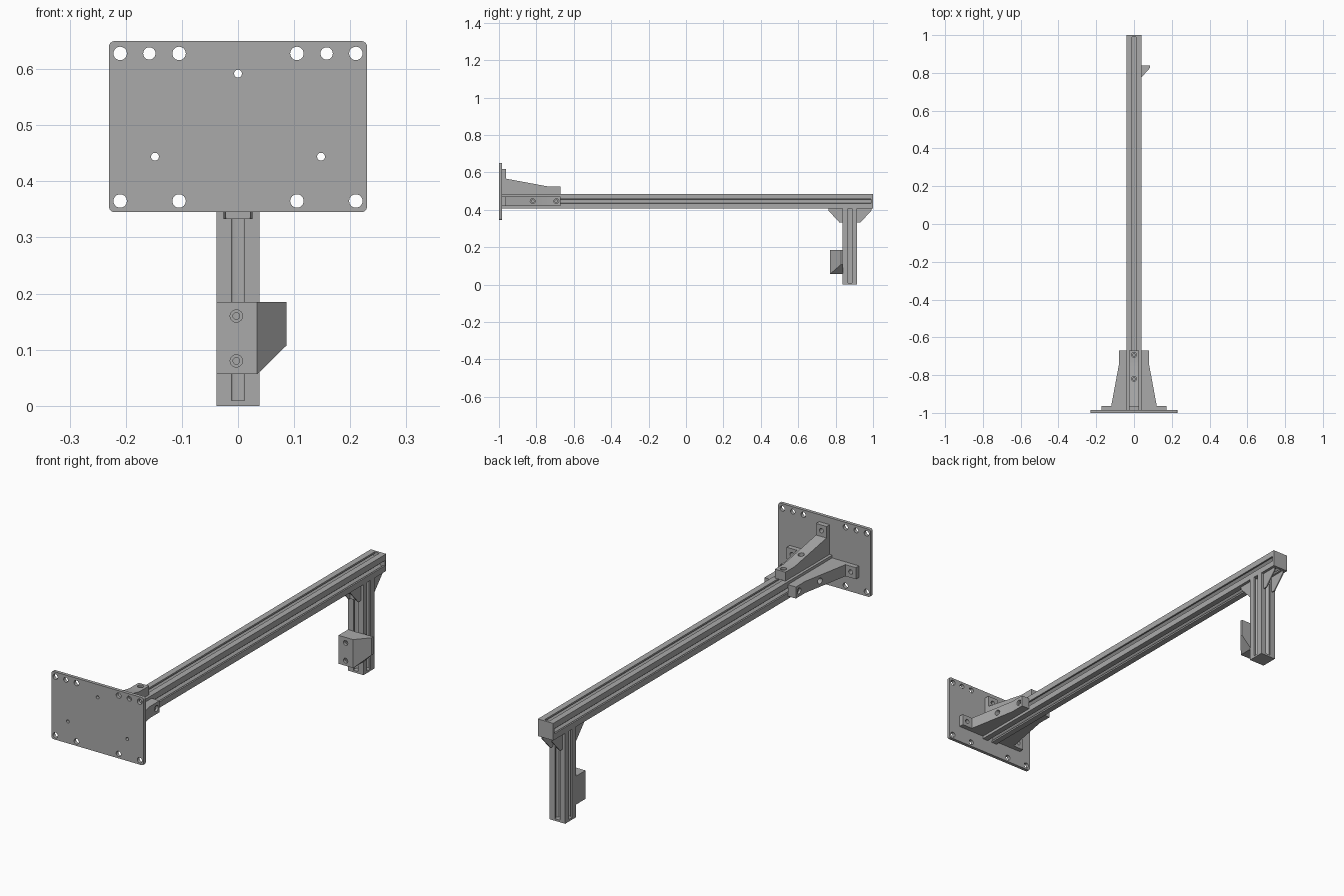
import bpy, bmesh, math
from mathutils import Vector, Matrix

old = bpy.data.objects.get("Cube")
if old:
    bpy.data.objects.remove(old, do_unlink=True)

grey = bpy.data.materials.new("metal grey")
grey.use_nodes = True
colour = (0.4, 0.4, 0.4, 1)
grey.diffuse_color = colour
grey.node_tree.nodes["Principled BSDF"].inputs["Base Color"].default_value = colour


def finish(name, bm):
    bmesh.ops.recalc_face_normals(bm, faces=bm.faces[:])
    mesh = bpy.data.meshes.new(name)
    bm.to_mesh(mesh)
    bm.free()
    mesh.materials.append(grey)
    obj = bpy.data.objects.new(name, mesh)
    bpy.context.collection.objects.link(obj)
    return obj


def add_prism(bm, points, axis, lo, hi):
    """Extrude a 2D outline along one axis."""
    def place(p, t):
        co = list(p)
        co.insert("xyz".index(axis), t)
        return co
    face = bm.faces.new([bm.verts.new(place(p, lo)) for p in points])
    new = bmesh.ops.extrude_face_region(bm, geom=[face])["geom"]
    shift = Vector(place((0, 0), hi - lo))
    bmesh.ops.translate(bm, vec=shift, verts=[g for g in new if isinstance(g, bmesh.types.BMVert)])


def prism(name, points, axis, lo, hi):
    bm = bmesh.new()
    add_prism(bm, points, axis, lo, hi)
    return finish(name, bm)


def rect(a0, b0, a1, b1):
    return [(a0, b0), (a1, b0), (a1, b1), (a0, b1)]


def drill(obj, start, end, radius):
    """Cut a round hole from start to end."""
    start, end = Vector(start), Vector(end)
    way = end - start
    bm = bmesh.new()
    spin = Matrix.Translation((start + end) / 2) @ way.to_track_quat("Z", "Y").to_matrix().to_4x4()
    bmesh.ops.create_cone(bm, cap_ends=True, segments=24, radius1=radius, radius2=radius,
                          depth=way.length, matrix=spin)
    cutter = finish("hole_cutter", bm)
    cutter.hide_render = True
    mod = obj.modifiers.new("hole", "BOOLEAN")
    mod.operation, mod.solver, mod.object = "DIFFERENCE", "EXACT", cutter
    select(obj)
    bpy.ops.object.modifier_apply(modifier=mod.name)
    bpy.data.objects.remove(cutter, do_unlink=True)


def select(obj):
    bpy.ops.object.select_all(action="DESELECT")
    obj.select_set(True)
    bpy.context.view_layer.objects.active = obj


# Mounting plate with rounded corners and holes
outline = []
for i, (x, z) in enumerate([(0.22, 0.64), (-0.22, 0.64), (-0.22, 0.355), (0.22, 0.355)]):
    for j in range(5):
        a = math.radians(90 * i + 22.5 * j)
        outline.append((x + 0.01 * math.cos(a), z + 0.01 * math.sin(a)))
plate = prism("mounting_plate", outline, "y", -1, -0.985)
holes = [(0, 0.592, 0.007)]
for s in (-1, 1):
    holes += [(s * 0.148, 0.444, 0.007), (s * 0.158, 0.628, 0.011)]
    holes += [(s * x, z, 0.012) for x in (0.105, 0.21) for z in (0.365, 0.628)]
for x, z, r in holes:
    drill(plate, (x, -1.02, z), (x, -0.96, z), r)

# Slotted extrusion profile, one side repeated four times
H = 0.0385
side = [(H, -H), (H, -0.0116), (0.031, -0.0116), (0.031, -0.02), (0.024, -0.02), (0.014, -0.01),
        (0.012, 0), (0.014, 0.01), (0.024, 0.02), (0.031, 0.02), (0.031, 0.0116), (H, 0.0116)]
profile = []
for k in range(4):
    turn = Matrix.Rotation(k * math.pi / 2, 2)
    profile += [tuple(turn @ Vector(p)) for p in side]

BEAM_Z, POST_Y = 0.446, 0.8765
prism("beam", [(x, z + BEAM_Z) for x, z in profile], "y", -0.985, 0.99)
prism("beam_end_cap", rect(-H, BEAM_Z - H, H, BEAM_Z + H), "y", 0.99, 1)
prism("post", [(x, y + POST_Y) for x, y in profile], "z", 0.009, BEAM_Z - H)
prism("post_foot_cap", rect(-H, POST_Y - H, H, POST_Y + H), "z", 0, 0.009)

# Long brackets joining the beam to the plate: top, left and right
bracket_side = [(-0.985, 0), (-0.67, 0), (-0.67, 0.04), (-0.737, 0.04),
                (-0.963, 0.082), (-0.963, 0.134), (-0.985, 0.134)]
for name, angle in (("top_bracket", 0), ("left_bracket", 90), ("right_bracket", -90)):
    bracket = prism(name, [(y, w + H) for y, w in bracket_side], "x", -0.026, 0.026)
    for y in (-0.82, -0.693):
        drill(bracket, (0, y, H + 0.03), (0, y, H + 0.12), 0.013)
        drill(bracket, (0, y, H - 0.02), (0, y, H + 0.06), 0.007)
    drill(bracket, (0, -1.02, H + 0.108), (0, -0.94, H + 0.108), 0.01)
    bracket.data.transform(Matrix.Translation((0, 0, BEAM_Z)) @ Matrix.Rotation(math.radians(angle), 4, "Y"))

# Hollow corner gussets in front of and behind the post
top = BEAM_Z - H
for name, s in (("front_gusset", -1), ("back_gusset", 1)):
    def out(points):
        return [(POST_Y + s * (H + d), top - z) for d, z in points]
    bm = bmesh.new()
    for x in (-0.026, 0.021):
        add_prism(bm, out([(0, 0), (0.076, 0), (0.076, 0.012), (0.018, 0.075), (0, 0.075)]),
                  "x", x, x + 0.005)
    add_prism(bm, out(rect(0, 0, 0.076, 0.01)), "x", -0.021, 0.021)
    add_prism(bm, out(rect(0, 0.01, 0.01, 0.075)), "x", -0.021, 0.021)
    gusset = finish(name, bm)
    y = POST_Y + s * (H + 0.045)
    drill(gusset, (0, y, top - 0.03), (0, y, top + 0.01), 0.01)

# Block on the post with a slanted side wing, cut off below
bm = bmesh.new()
add_prism(bm, [(-0.0385, 0.77), (0.034, 0.77), (0.086, 0.828), (0.086, 0.84), (0.0385, 0.84),
               (0.0385, 0.838), (-0.0385, 0.838)], "z", 0.057, 0.185)
cut = bmesh.ops.bisect_plane(bm, geom=bm.verts[:] + bm.edges[:] + bm.faces[:],
                             plane_co=(0.035, 0.8, 0.057), plane_no=(0.05, 0, -0.051), clear_outer=True)
bmesh.ops.holes_fill(bm, edges=[e for e in bm.edges if e.is_boundary])
block = finish("post_block", bm)
for z in (0.08, 0.16):
    drill(block, (-0.003, 0.74, z), (-0.003, 0.782, z), 0.011)
    drill(block, (-0.003, 0.76, z), (-0.003, 0.86, z), 0.006)

for obj in bpy.context.collection.objects:
    if obj.type == "MESH" and obj.data.materials and obj.data.materials[0] == grey:
        select(obj)
        bpy.ops.object.shade_smooth_by_angle(angle=math.radians(30))
